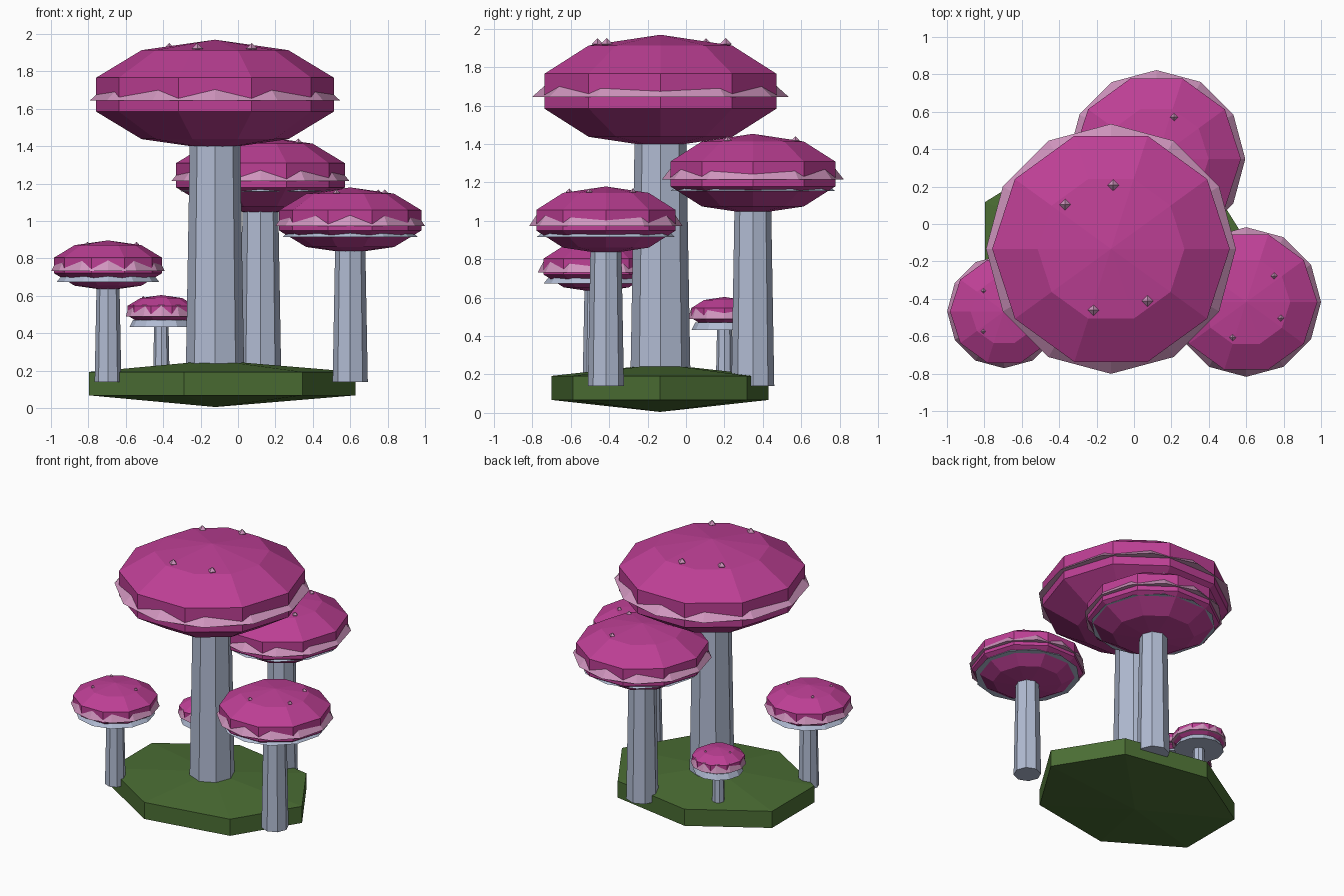
import bpy, bmesh
from math import sin, cos, pi, radians

cube = bpy.data.objects.get("Cube")
if cube:
    bpy.data.objects.remove(cube)


def material(name, rgb):
    m = bpy.data.materials.new(name)
    m.use_nodes = True
    m.diffuse_color = (*rgb, 1)
    m.node_tree.nodes["Principled BSDF"].inputs["Base Color"].default_value = (*rgb, 1)
    return m


CAP = material("magenta cap", (0.51, 0.05, 0.30))
FRILL = material("pale pink", (0.63, 0.30, 0.515))
STEM = material("blue grey stem", (0.44, 0.50, 0.65))
GRASS = material("moss green", (0.07, 0.155, 0.034))


def lathe(name, profile, sides, mat, loc, scale=(1, 1, 1)):
    """Closed flat-shaded solid turned from (radius, height) points, bottom to top."""
    bm = bmesh.new()
    rings = []
    for r, z in profile:
        n = sides if r > 1e-5 else 1
        rings.append([bm.verts.new((r * cos(2 * pi * i / sides),
                                    r * sin(2 * pi * i / sides), z)) for i in range(n)])
    for a, b in zip(rings, rings[1:]):
        for i in range(sides):
            j = (i + 1) % sides
            if len(a) == 1:
                bm.faces.new((a[0], b[j], b[i]))
            elif len(b) == 1:
                bm.faces.new((a[i], a[j], b[0]))
            else:
                bm.faces.new((a[i], a[j], b[j], b[i]))
    for end in (rings[0], rings[-1]):
        if len(end) > 1:
            bm.faces.new(end)
    bmesh.ops.recalc_face_normals(bm, faces=bm.faces)
    me = bpy.data.meshes.new(name)
    bm.to_mesh(me)
    bm.free()
    me.materials.append(mat)
    ob = bpy.data.objects.new(name, me)
    ob.location = loc
    ob.scale = scale
    bpy.context.collection.objects.link(ob)
    return ob


def ball(name, radii, sides, bands, mat, loc):
    """Coarse ellipsoid with the given number of bands from pole to pole."""
    profile = [(sin(pi * k / bands), -cos(pi * k / bands)) for k in range(bands + 1)]
    return lathe(name, profile, sides, mat, loc, radii)


def mushroom(label, x, y, z, r, spot_angles):
    h = 0.44 * r
    # Stem
    lathe(label + "_stem", [(0.235 * r, 0.14), (0.195 * r, z)], 8, STEM, (x, y, 0))
    # Cap
    ball(label + "_cap", (r, r, h), 10, 5, CAP, (x, y, z))
    # Frill around the cap and gill plate beneath it
    lathe(label + "_frill", [(r, -0.03), (0.9 * r, 0.03)], 12, FRILL, (x, y, z))
    lathe(label + "_gills", [(0.9 * r, -0.088), (0.8 * r, -0.05)], 12, STEM, (x, y, z))
    # Spots on top of the cap
    s = 0.045 * r
    for i, a in enumerate(spot_angles):
        a = radians(a)
        ball(f"{label}_spot_{i + 1}", (s, s, s), 4, 2, FRILL,
             (x + 0.51 * r * cos(a), y + 0.51 * r * sin(a), z + 0.838 * h))


# Ground slab
ball("ground", (0.866, 0.67, 0.125), 7, 3, GRASS, (-0.122, -0.135, 0.13)).scale.y = 0.67

# Mushrooms: label, x, y, cap height, cap radius, spot directions
mushroom("tall", -0.123, -0.133, 1.675, 0.668, (136, 88, -55, -106))
mushroom("back", 0.12, 0.348, 1.244, 0.475, (67, -33))
mushroom("left", 0.60, -0.417, 1.003, 0.40, (43, -25, -111))
mushroom("right", -0.695, -0.467, 0.762, 0.304, (135, -136, 10))
mushroom("small", -0.41, 0.20, 0.52, 0.19, (60, 180))
